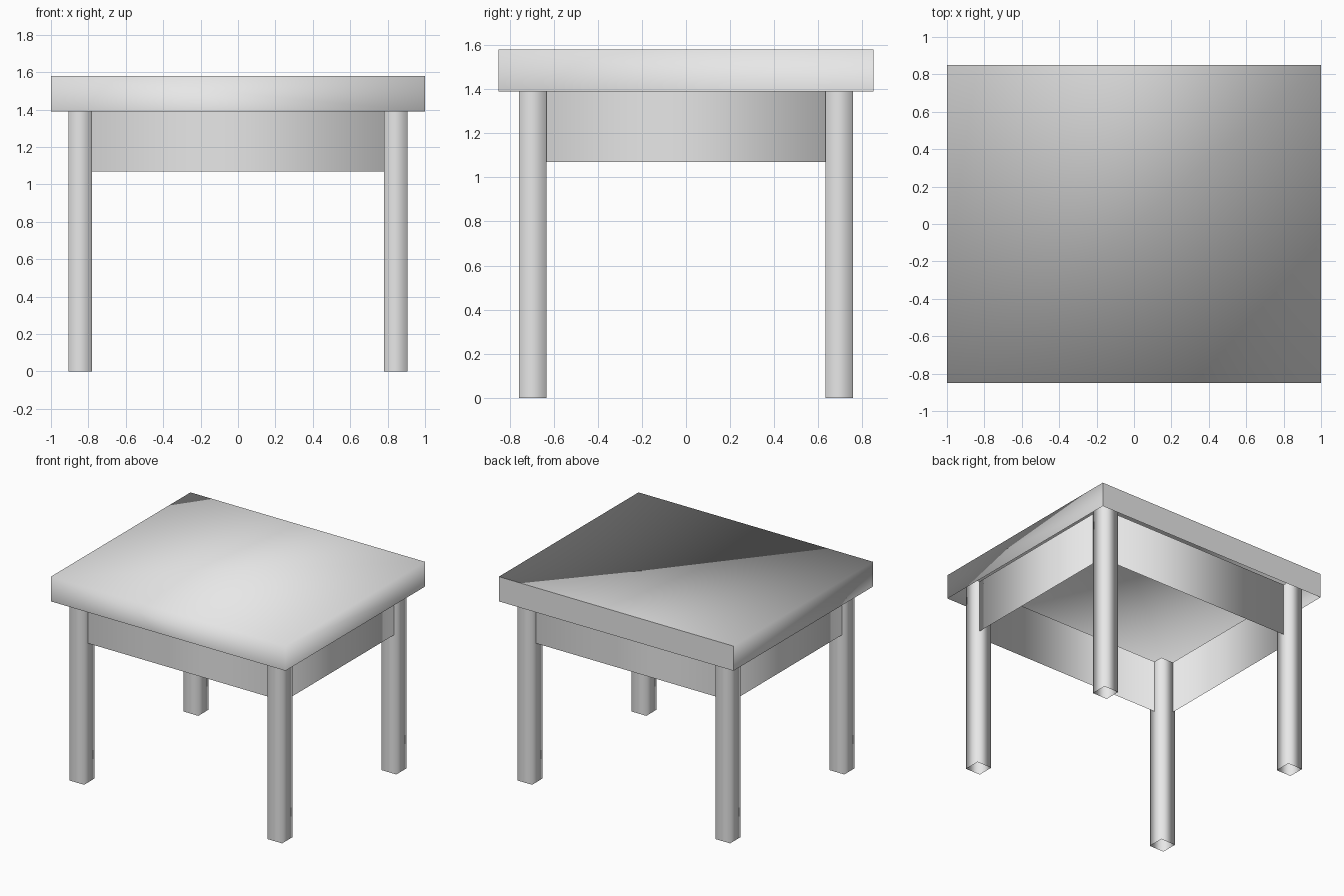
import bpy
import bmesh
from mathutils import Vector

cube = bpy.data.objects.get("Cube")
if cube:
    bpy.data.objects.remove(cube, do_unlink=True)

# Single plain grey
grey = bpy.data.materials.new("plain_grey")
grey.use_nodes = True
GREY = (0.8, 0.8, 0.8, 1.0)
grey.diffuse_color = GREY
grey.node_tree.nodes["Principled BSDF"].inputs["Base Color"].default_value = GREY


def make_shell(name, low, high, open_top=True, sharp_back=False):
    """Smooth-shaded box without a bottom; optionally without a top or with a crisp back."""
    low, high = Vector(low), Vector(high)
    bm = bmesh.new()
    bmesh.ops.create_cube(bm, size=1)
    for v in bm.verts:
        v.co = (low + high) / 2 + v.co * (high - low)
    bm.normal_update()
    ends = [f for f in bm.faces
            if f.normal.z < -0.9 or (open_top and f.normal.z > 0.9)]
    bmesh.ops.delete(bm, geom=ends, context='FACES_ONLY')
    for f in bm.faces:
        f.smooth = True
        if sharp_back and f.normal.y > 0.9:
            for e in f.edges:
                e.smooth = False
    mesh = bpy.data.meshes.new(name)
    bm.to_mesh(mesh)
    bm.free()
    mesh.materials.append(grey)
    obj = bpy.data.objects.new(name, mesh)
    bpy.context.collection.objects.link(obj)


# Table top, hollow from below
make_shell("table_top", (-1, -0.85, 1.39), (1, 0.85, 1.58),
           open_top=False, sharp_back=True)

# Thin frame under the top, its corners buried in the legs
FRAME_TOP = 1.475
make_shell("apron", (-0.887, -0.707, 1.07), (0.887, 0.707, FRAME_TOP))

# Four hollow square legs
for side, sx in (("left", 1), ("right", -1)):
    for end, sy in (("front", -1), ("back", 1)):
        cx, cy, half = sx * 0.844, sy * 0.695, 0.0625
        make_shell(f"{end}_{side}_leg", (cx - half, cy - half, 0),
                   (cx + half, cy + half, FRAME_TOP))
